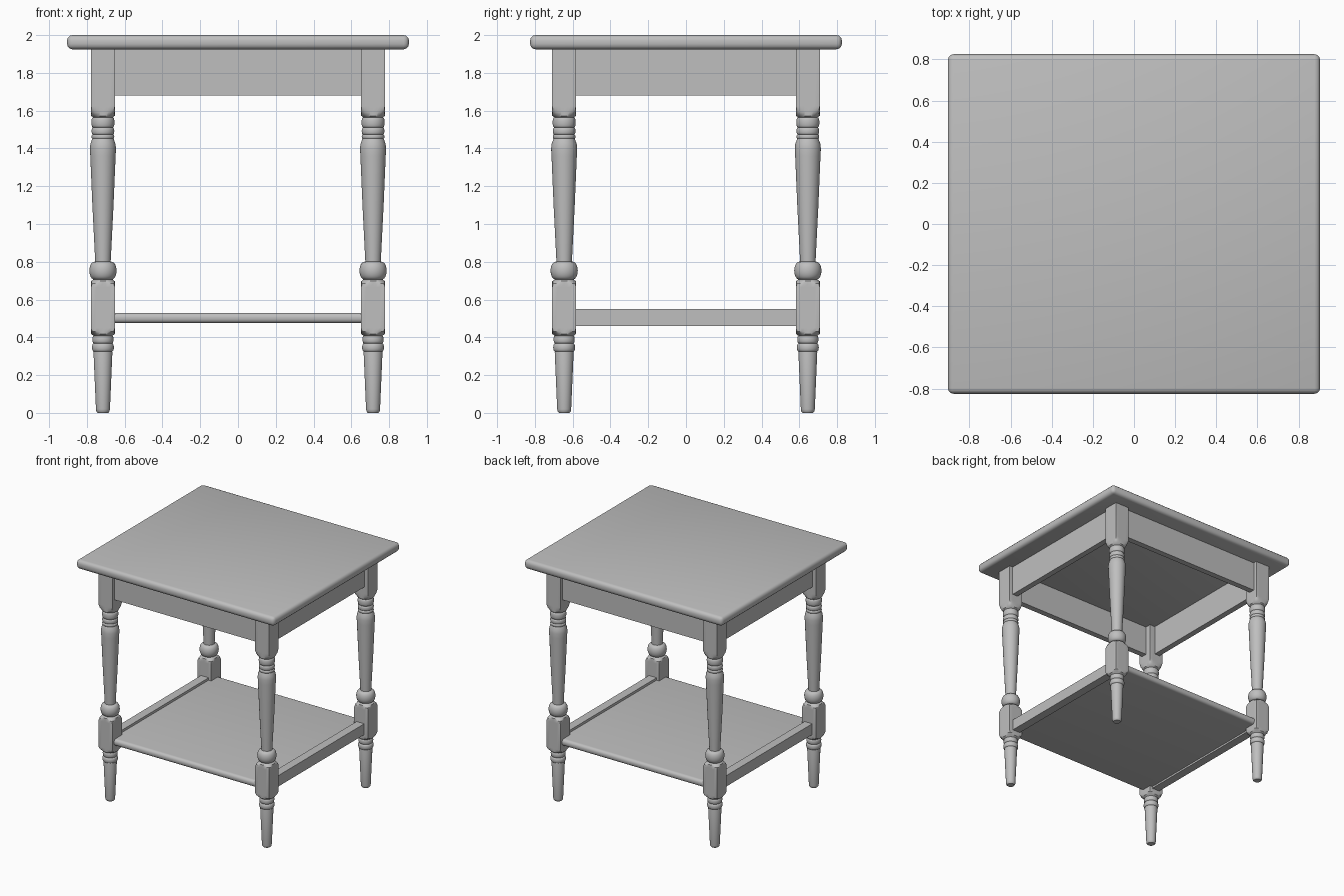
import bpy
import bmesh
from math import sin, cos, pi, radians
from mathutils import Vector

old = bpy.data.objects.get("Cube")
if old:
    bpy.data.objects.remove(old, do_unlink=True)

# Single painted grey finish
grey = bpy.data.materials.new("plain_grey")
grey.use_nodes = True
COLOUR = (0.52, 0.52, 0.52, 1)
grey.diffuse_color = COLOUR
grey.node_tree.nodes["Principled BSDF"].inputs["Base Color"].default_value = COLOUR

LEG_X, LEG_Y, HALF = 0.715, 0.645, 0.0635
SIDES = 32


def finish(name, bm, angle=35):
    bmesh.ops.recalc_face_normals(bm, faces=bm.faces)
    mesh = bpy.data.meshes.new(name)
    bm.to_mesh(mesh)
    bm.free()
    mesh.materials.append(grey)
    obj = bpy.data.objects.new(name, mesh)
    bpy.context.collection.objects.link(obj)
    bpy.ops.object.select_all(action='DESELECT')
    obj.select_set(True)
    bpy.context.view_layer.objects.active = obj
    bpy.ops.object.shade_smooth_by_angle(angle=radians(angle))
    return obj


def box(name, low, high, bevel=0, segments=3, keep=lambda d: True):
    """Box between two corners; rounds the edges whose direction passes keep."""
    low, high = Vector(low), Vector(high)
    bm = bmesh.new()
    bmesh.ops.create_cube(bm, size=1)
    for v in bm.verts:
        v.co = (low + high) / 2 + v.co * (high - low)
    if bevel:
        edges = [e for e in bm.edges if keep(e.verts[0].co - e.verts[1].co)]
        bmesh.ops.bevel(bm, geom=edges, offset=bevel, segments=segments,
                        profile=0.5, affect='EDGES')
    return finish(name, bm)


def bead(z0, z1, inner, outer, steps=8):
    """Half-round moulding as (radius, height, square) rings."""
    return [(inner + (outer - inner) * sin(pi * i / steps),
             (z0 + z1) / 2 - (z1 - z0) / 2 * cos(pi * i / steps), False)
            for i in range(steps + 1)]


def block(z0, z1, low_ease, high_ease):
    """Square section whose corners ease into the round turning."""
    corner = HALF * 2 ** 0.5
    rings = [(0.052, z0, True), (HALF, z0 + 0.008, True)]
    if low_ease:
        rings.append((0.08, z0 + low_ease * 0.5, True))
    rings += [(corner, z0 + low_ease, True), (corner, z1 - high_ease, True)]
    if high_ease:
        rings += [(0.08, z1 - high_ease * 0.5, True),
                  (HALF, z1 - 0.008, True), (0.052, z1, True)]
    return rings


# Leg turning, from foot to top
profile = [(0.028, 0, False), (0.035, 0.008, False), (0.037, 0.02, False),
           (0.050, 0.32, False)]
profile += bead(0.325, 0.368, 0.049, 0.058)
profile += bead(0.370, 0.408, 0.050, 0.056)
profile += block(0.41, 0.705, 0.04, 0.04)
profile += bead(0.706, 0.80, 0.046, 0.072, 12)
profile += [(0.041, 0.802, False), (0.056, 1.10, False), (0.067, 1.36, False),
            (0.069, 1.40, False), (0.066, 1.425, False), (0.057, 1.45, False)]
profile += bead(1.452, 1.472, 0.056, 0.060, 6)
profile += bead(1.475, 1.508, 0.055, 0.060)
profile += bead(1.512, 1.564, 0.054, 0.061)
profile += block(1.565, 1.94, 0.06, 0)


def leg(name, sx, sy):
    bm = bmesh.new()
    rings = []
    for r, z, square in profile:
        limit = HALF if square else r
        ring = []
        for i in range(SIDES):
            a = 2 * pi * i / SIDES
            x, y = (max(-limit, min(limit, r * f(a))) for f in (cos, sin))
            ring.append(bm.verts.new((sx * LEG_X + x, sy * LEG_Y + y, z)))
        rings.append(ring)
    for a, b in zip(rings, rings[1:]):
        for i in range(SIDES):
            j = (i + 1) % SIDES
            bm.faces.new((a[i], a[j], b[j], b[i]))
    bm.faces.new(rings[0])
    bm.faces.new(rings[-1])
    finish(name, bm)


for sy, depth in ((-1, "front"), (1, "back")):
    for sx, side in ((1, "left"), (-1, "right")):
        leg(f"{depth}_{side}_leg", sx, sy)

# Table top with a rounded rim
box("table_top", (-0.905, -0.825, 1.925), (0.905, 0.825, 2), 0.028)

# Aprons under the top
for s, name in ((-1, "front_apron"), (1, "back_apron")):
    y = sorted((s * 0.63, s * 0.678))
    box(name, (-LEG_X, y[0], 1.68), (LEG_X, y[1], 1.93))
for s, name in ((1, "left"), (-1, "right")):
    x = sorted((s * 0.70, s * 0.748))
    box(name + "_apron", (x[0], -LEG_Y, 1.68), (x[1], LEG_Y, 1.93))
    # Side rails holding the shelf
    x = sorted((s * 0.675, s * 0.745))
    box(name + "_shelf_rail", (x[0], -LEG_Y, 0.46), (x[1], LEG_Y, 0.55))

# Lower shelf with rounded front and back edges
box("lower_shelf", (-0.69, -0.685, 0.475), (0.69, 0.685, 0.53), 0.024, 5,
    keep=lambda d: abs(d.x) > 0.5)
